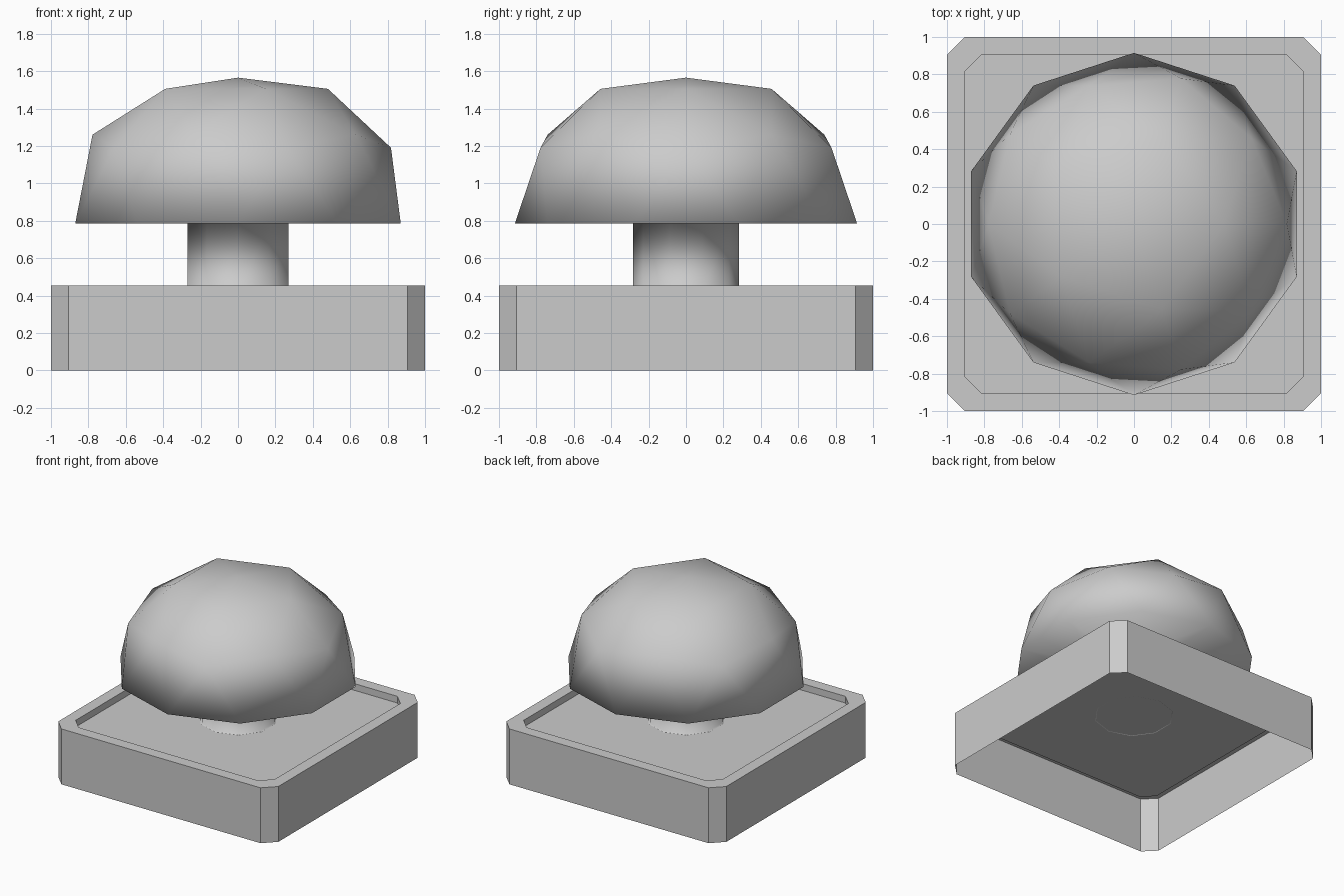
import bpy, bmesh
from math import cos, sin, radians

if "Cube" in bpy.data.objects:
    bpy.data.objects.remove(bpy.data.objects["Cube"])


def finish(bm, name, smooth, fix_normals=False):
    if fix_normals:
        bmesh.ops.recalc_face_normals(bm, faces=bm.faces[:])
    for f in bm.faces:
        f.smooth = smooth
    mesh = bpy.data.meshes.new(name)
    bm.to_mesh(mesh)
    bm.free()
    obj = bpy.data.objects.new(name, mesh)
    bpy.context.collection.objects.link(obj)
    return obj


def ring(bm, count, radius, z, start):
    step = 360 / count
    return [bm.verts.new((radius * cos(radians(start + i * step)),
                          radius * sin(radians(start + i * step)), z))
            for i in range(count)]


def chamfered_square(bm, half, cut, z):
    a, b = half, half - cut
    pts = [(a, -b), (a, b), (b, a), (-b, a), (-a, b), (-a, -b), (-b, -a), (b, -a)]
    return [bm.verts.new((x, y, z)) for x, y in pts]


def bridge(bm, lower, upper):
    n = len(lower)
    for i in range(n):
        j = (i + 1) % n
        bm.faces.new((lower[i], lower[j], upper[j], upper[i]))


# Planter box: open underneath, flat rim, shallow recessed floor
bm = bmesh.new()
loops = [chamfered_square(bm, h, c, z) for h, c, z in
         [(1, 0.095, 0), (1, 0.095, 0.455), (0.905, 0.09, 0.455), (0.905, 0.09, 0.40)]]
for low, high in zip(loops, loops[1:]):
    bridge(bm, low, high)
bm.faces.new(loops[-1])
finish(bm, "planter_box", False)

# Round crown: faceted half dome, smoothly shaded
bm = bmesh.new()
skirt = ring(bm, 10, 0.915, 0.785, 18)
dome = skirt + ring(bm, 5, 0.818, 1.19, 0) + ring(bm, 5, 0.778, 1.26, 36)
dome += ring(bm, 5, 0.481, 1.505, 0) + [bm.verts.new((0, 0, 1.565))]
bmesh.ops.convex_hull(bm, input=dome)
base = [f for f in bm.faces if all(v.co.z < 0.79 for v in f.verts)]
bmesh.ops.delete(bm, geom=base, context='FACES_ONLY')
inner = [e for e in bm.edges if not e.link_faces]
bmesh.ops.delete(bm, geom=inner, context='EDGES')

# Trunk joined to the crown's flat underside, with a thin foot on the floor
trunk_top = ring(bm, 10, 0.283, 0.785, 18)
trunk_low = ring(bm, 10, 0.283, 0.405, 18)
foot = ring(bm, 10, 0.30, 0.398, 18)
bridge(bm, trunk_top, skirt)
bridge(bm, trunk_low, trunk_top)
bridge(bm, foot, trunk_low)
finish(bm, "crown_and_trunk", True, True)
